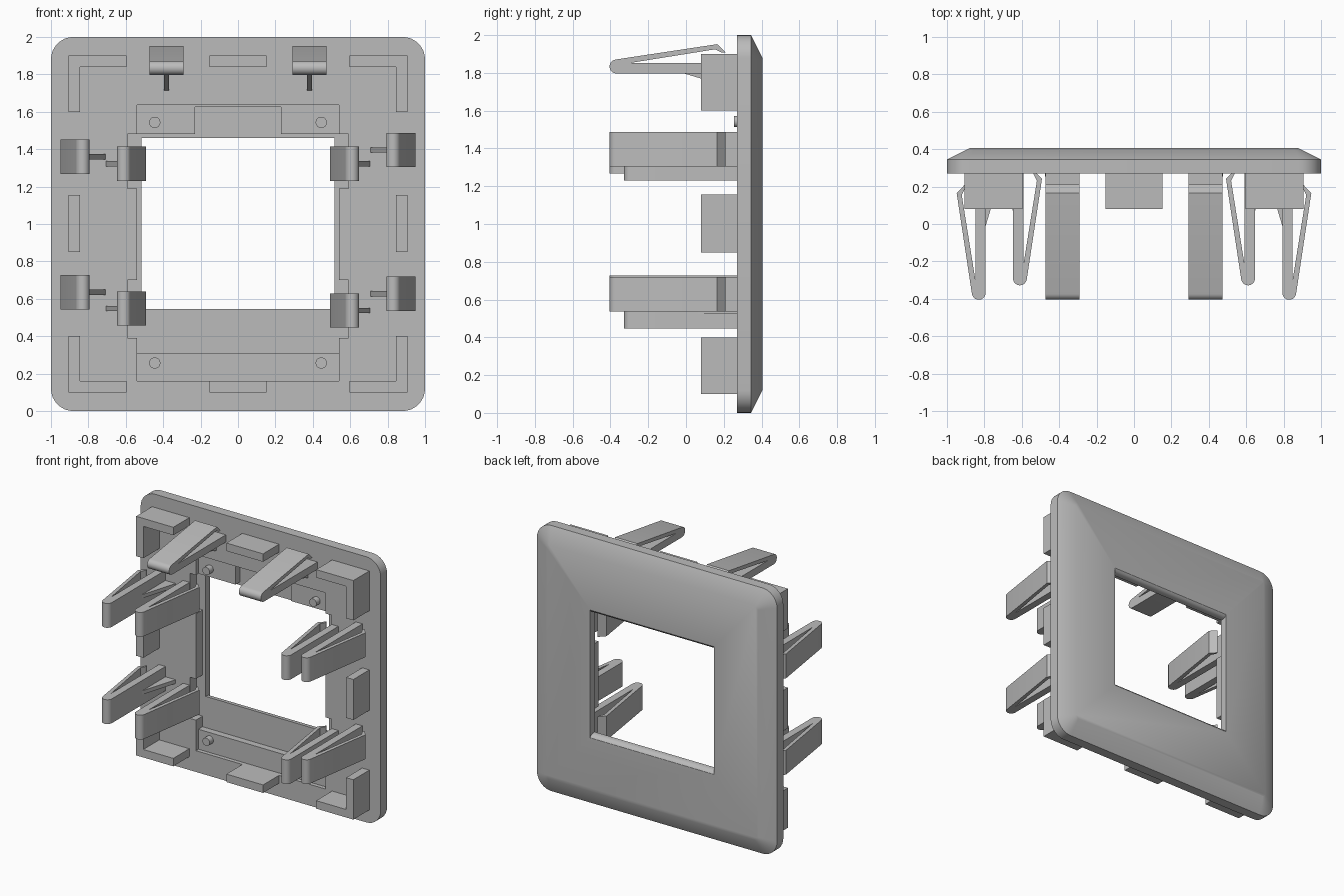
import bpy, bmesh, math
from mathutils import Vector

if "Cube" in bpy.data.objects:
    bpy.data.objects.remove(bpy.data.objects["Cube"])

grey = bpy.data.materials.new("grey plastic")
grey.diffuse_color = (0.5, 0.5, 0.5, 1)
grey.use_nodes = True
grey.node_tree.nodes["Principled BSDF"].inputs["Base Color"].default_value = grey.diffuse_color


def make(name, bm):
    bmesh.ops.recalc_face_normals(bm, faces=bm.faces)
    me = bpy.data.meshes.new(name)
    bm.to_mesh(me)
    bm.free()
    me.materials.append(grey)
    ob = bpy.data.objects.new(name, me)
    bpy.context.collection.objects.link(ob)
    return ob


def activate(ob):
    bpy.ops.object.select_all(action='DESELECT')
    ob.select_set(True)
    bpy.context.view_layer.objects.active = ob


def smooth(ob):
    activate(ob)
    bpy.ops.object.shade_smooth_by_angle(angle=math.radians(30))


def loft(name, rings):
    """Skin matching rings of points and cap both ends."""
    bm = bmesh.new()
    vs = [[bm.verts.new(p) for p in r] for r in rings]
    n = len(vs[0])
    for a, b in zip(vs, vs[1:]):
        for i in range(n):
            j = (i + 1) % n
            bm.faces.new((a[i], a[j], b[j], b[i]))
    bm.faces.new(vs[0])
    bm.faces.new(vs[-1])
    return make(name, bm)


def rect(x0, x1, z0, z1, y):
    return [(x0, y, z0), (x1, y, z0), (x1, y, z1), (x0, y, z1)]


def box(name, x0, x1, y0, y1, z0, z1):
    return loft(name, [rect(x0, x1, z0, z1, y0), rect(x0, x1, z0, z1, y1)])


def rounded(half, r, y, seg=8):
    pts = []
    for k, (sx, sz) in enumerate(((1, 1), (-1, 1), (-1, -1), (1, -1))):
        for i in range(seg + 1):
            a = math.pi / 2 * (k + i / seg)
            pts.append((sx * (half - r) + r * math.cos(a), y,
                        1 + sz * (half - r) + r * math.sin(a)))
    return pts


# Face plate with a sloped rim on its back
plate = loft("face_plate", [rounded(1, .12, .27), rounded(1, .12, .345),
                            rounded(.88, .025, .405)])


def cut(cutter):
    mod = plate.modifiers.new("cut", 'BOOLEAN')
    mod.object, mod.solver = cutter, 'EXACT'
    activate(plate)
    bpy.ops.object.modifier_apply(modifier=mod.name)
    bpy.data.objects.remove(cutter, do_unlink=True)


# Shallow recess, deeper recess with side and top notches, then the window
for x, depth, z0, z1 in ((.54, .30, .16, 1.637), (.54, .35, .31, 1.48),
                         (.59, .35, .39, .70), (.59, .35, 1.19, 1.482),
                         (.23, .35, 1.4, 1.625)):
    cut(box("cutter", -x, x, .2, depth, z0, z1))
flare = [(0, .2), (0, .37), (.004, .385), (.012, .397), (.025, .406), (.025, .5)]
cut(loft("cutter", [rect(-.515, .515, .545 - f, 1.46 + f, y) for f, y in flare]))
smooth(plate)

# Corner brackets and edge blocks
for sx in (-1, 1):
    for sz in (-1, 1):
        outline = [(.905, .9), (.595, .9), (.595, .84), (.845, .84), (.845, .6), (.905, .6)]
        loft("corner_bracket", [[(sx * x, y, 1 + sz * z) for x, z in outline]
                                for y in (.08, .272)])
    xa, xb = sorted((sx * .845, sx * .905))
    box("side_block", xa, xb, .08, .272, .85, 1.155)
for z in (.1, 1.84):
    box("edge_block", -.153, .153, .08, .272, z, z + .06)

# Locating pegs on the shelves
for x in (-.445, .445):
    for z in (.257, 1.543):
        peg = loft("locating_peg", [[(x + .03 * math.cos(a), y, z + .03 * math.sin(a))
                                     for a in [i * math.tau / 24 for i in range(24)]]
                                    for y in (.255, .302)])
        smooth(peg)


def clip(name, base, out, mid, width, dy=0, rib=.085):
    """Folded spring clip: base = stem foot (x, z), out = direction of the arm."""
    o = Vector((out[0], 0, out[1]))
    side = Vector((abs(out[1]), 0, abs(out[0])))
    start = Vector((base[0], 0, base[1])) + side * mid
    tip = [(-.368 - .037 * math.sin(a), .037 - .037 * math.cos(a))
           for a in [math.radians(17 * i) for i in range(11)]]
    arm = [(.165, .155), (.21, .112), (.19, .11), (.155, .128), (-.30, .055)]
    prof = [(.272, 0)] + [(y + dy, d) for y, d in tip + arm] + [(.272, .055)]

    def extrude(label, points, w):
        return loft(label, [[start + o * d + side * s + Vector((0, y, 0)) for y, d in points]
                            for s in (-w / 2, w / 2)])
    smooth(extrude(name, prof, width))
    # Thin stiffening rib behind the stem
    extrude(name + "_rib", [(-.02 + dy, .003), (.272, .003), (.272, -rib)], .028)


for x in (-.382, .382):
    clip("top_clip", (0, 1.797), (0, 1), x, .183)
for sx, heights in ((-1, (1.36, .635)), (1, (1.395, .627))):
    for z in heights:
        clip("outer_clip", (sx * .793, 0), (sx, 0), z, .183)
for sx, heights in ((-1, (1.322, .548)), (1, (1.322, .538))):
    for z in heights:
        clip("inner_clip", (sx * .647, 0), (-sx, 0), z, .183, .077, .06)
